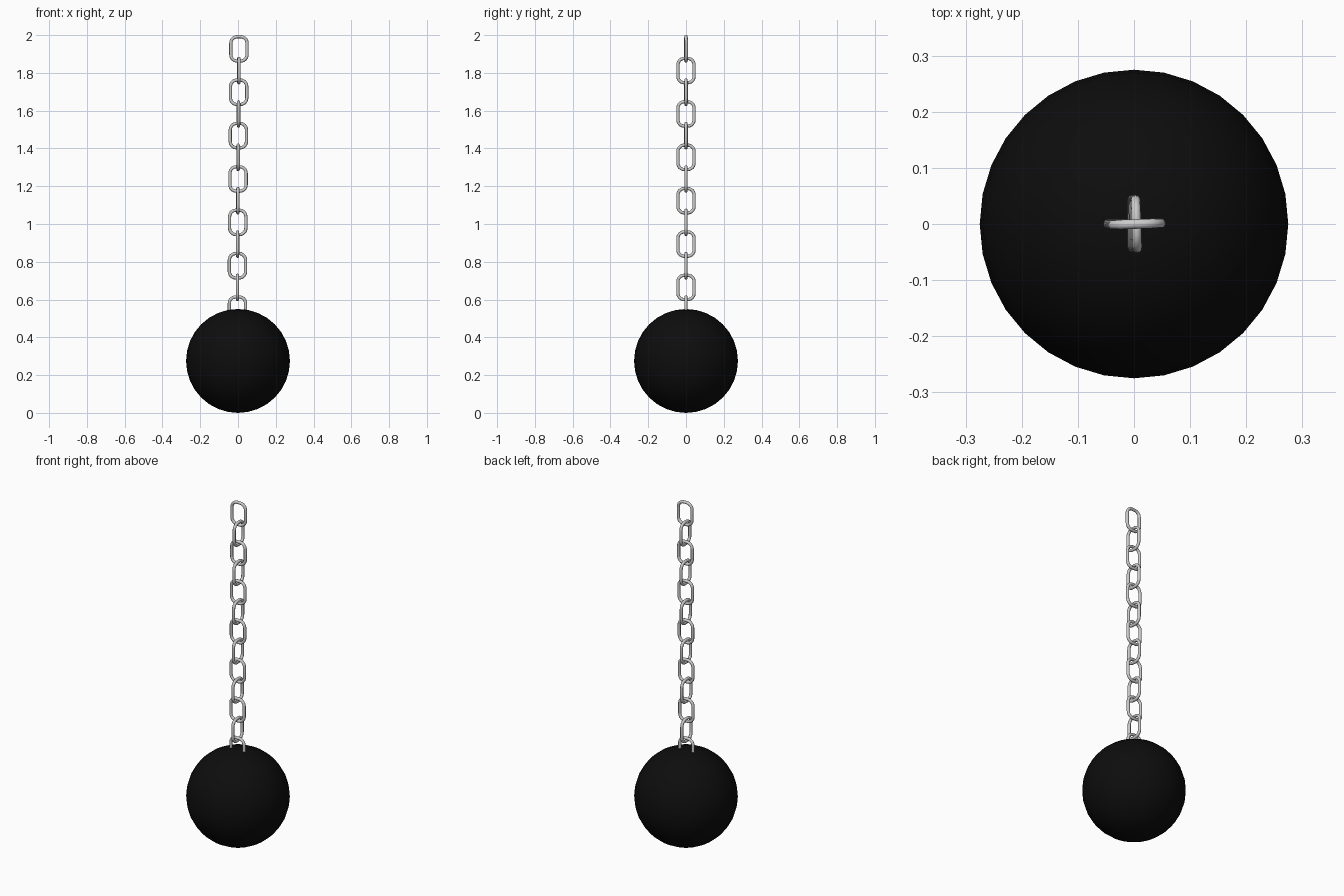
import bpy, bmesh
from math import sin, cos, pi, radians
from mathutils import Vector

if "Cube" in bpy.data.objects:
    bpy.data.objects.remove(bpy.data.objects["Cube"])

WIRE = 0.0085            # wire radius
HALF_W, HALF_H = 0.043, 0.0645   # link centre line half sizes
CORNER = 0.034
PITCH, COUNT = 0.1148, 13


def link_mesh():
    # rounded-rectangle path swept with a round wire section
    path = []
    for q, (sx, sz) in enumerate([(1, 1), (-1, 1), (-1, -1), (1, -1)]):
        for i in range(7):
            a = (q + i / 6) * pi / 2
            n = Vector((cos(a), 0, sin(a)))
            c = Vector((sx * (HALF_W - CORNER), 0, sz * (HALF_H - CORNER)))
            path.append((c + n * CORNER, n))
    bm = bmesh.new()
    sides = 12
    rings = [[bm.verts.new(p + n * WIRE * cos(2 * pi * k / sides)
                           + Vector((0, WIRE * sin(2 * pi * k / sides), 0)))
              for k in range(sides)] for p, n in path]
    for i, r in enumerate(rings):
        s = rings[(i + 1) % len(rings)]
        for k in range(sides):
            m = (k + 1) % sides
            bm.faces.new((r[k], r[m], s[m], s[k])).smooth = True
    bmesh.ops.recalc_face_normals(bm, faces=bm.faces)
    me = bpy.data.meshes.new("chain_link")
    bm.to_mesh(me)
    bm.free()
    return me


# heavy ball
bpy.ops.mesh.primitive_uv_sphere_add(segments=32, ring_count=16, radius=0.275,
                                     location=(0, 0, 0.275))
ball = bpy.context.object
ball.name = "ball"
bpy.ops.object.shade_smooth()
black = bpy.data.materials.new("black_iron")
black.diffuse_color = (0.004, 0.004, 0.004, 1)
black.use_nodes = True
black.node_tree.nodes["Principled BSDF"].inputs["Base Color"].default_value = black.diffuse_color
ball.data.materials.append(black)

# chain: alternate links turned a quarter, with a very slight lean
mesh = link_mesh()
top = 2.0 - HALF_H - WIRE
for i in range(COUNT):
    link = bpy.data.objects.new(f"chain_link_{i + 1}", mesh)
    t = i / (COUNT - 1)
    link.location = (0.005 - 0.008 * min(1, t * 1.2), 0, top - i * PITCH)
    link.rotation_euler = (0, 0, radians(2 * (1 - t)) + (i % 2) * pi / 2)
    bpy.context.collection.objects.link(link)
